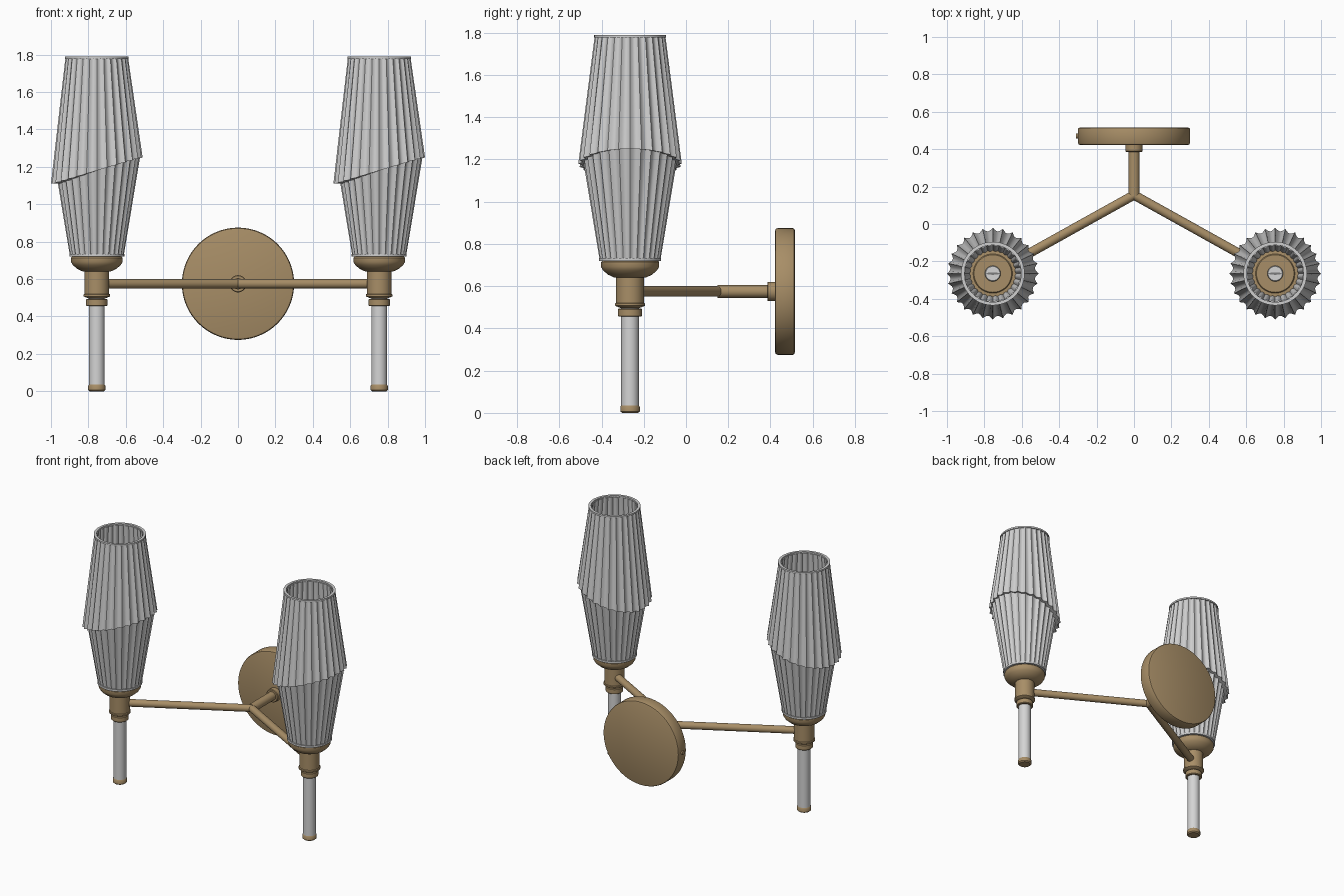
import bpy, bmesh, math
from mathutils import Vector

cube = bpy.data.objects.get("Cube")
if cube:
    bpy.data.objects.remove(cube, do_unlink=True)


def material(name, rgb):
    m = bpy.data.materials.new(name)
    m.use_nodes = True
    m.diffuse_color = (*rgb, 1)
    m.node_tree.nodes["Principled BSDF"].inputs["Base Color"].default_value = (*rgb, 1)
    return m


BRASS = material("brushed brass", (0.39, 0.27, 0.135))
GLASS = material("pale glass", (0.62, 0.62, 0.62))
WHITE = material("white rod", (0.66, 0.66, 0.66))
SLOT = material("dark slot", (0.2, 0.2, 0.2))


def surface(name, rings, mat, loop=False):
    """Skin a list of closed rings of points; cap the ends unless looped."""
    bm = bmesh.new()
    rows = [[bm.verts.new(p) for p in ring] for ring in rings]
    n = len(rows[0])
    pairs = list(zip(rows, rows[1:]))
    if loop:
        pairs.append((rows[-1], rows[0]))
    else:
        bm.faces.new(rows[0])
        bm.faces.new(rows[-1])
    for a, b in pairs:
        for i in range(n):
            j = (i + 1) % n
            bm.faces.new((a[i], a[j], b[j], b[i]))
    bmesh.ops.recalc_face_normals(bm, faces=bm.faces)
    mesh = bpy.data.meshes.new(name)
    bm.to_mesh(mesh)
    bm.free()
    mesh.materials.append(mat)
    ob = bpy.data.objects.new(name, mesh)
    bpy.context.collection.objects.link(ob)
    bpy.ops.object.select_all(action='DESELECT')
    ob.select_set(True)
    bpy.context.view_layer.objects.active = ob
    bpy.ops.object.shade_smooth_by_angle(angle=math.radians(32))
    return ob


def lathe(name, profile, mat, base=(0, 0, 0), axis=(0, 0, 1), n=48, loop=False):
    """Turn (radius, distance) pairs around an axis."""
    turn = Vector((0, 0, 1)).rotation_difference(Vector(axis))
    angles = [math.tau * i / n for i in range(n)]
    rings = [[Vector(base) + turn @ Vector((r * math.cos(a), r * math.sin(a), z))
              for a in angles] for r, z in profile]
    return surface(name, rings, mat, loop)


def rod(name, start, end, radius, mat=BRASS):
    d = Vector(end) - Vector(start)
    return lathe(name, [(radius, 0), (radius, d.length)], mat, start, d.normalized(), 32)


PLEATS, STEPS = 28, 6


def pleated_shade(name, x, y):
    """Fluted two-tier shade whose upper skirt ends on a slanted edge."""
    def ring(radius, height, depth):
        pts = []
        for i in range(PLEATS * STEPS):
            a = math.tau * i / (PLEATS * STEPS)
            z = height + (0.07 * math.cos(a) if height == SKIRT else 0)
            r = radius(z) - depth * abs(math.sin(PLEATS * a / 2))
            pts.append((x + r * math.cos(a), y + r * math.sin(a), z))
        return pts

    SKIRT = 1.18
    lower = lambda z: 0.145 + 0.165 * (z - 0.73)
    rings = [ring(lambda z: 0.168, 1.78, 0.007),
             ring(lambda z: 0.245, SKIRT, 0.018),
             ring(lower, SKIRT, 0.014),
             ring(lower, 0.73, 0.007),
             ring(lambda z: 0.125, 0.73, 0.006),
             ring(lambda z: lower(z) - 0.018, SKIRT, 0.014),
             ring(lambda z: 0.152, 1.78, 0.006)]
    surface(name, rings, GLASS, loop=True)


ARM_Z = 0.575
for side, x in (("right", -0.755), ("left", 0.755)):
    y = -0.265
    base = (x, y, 0)
    # fluted shade with plain rims
    pleated_shade(side + "_shade", x, y)
    for part, r, w, z, h in (("top", 0.17, 0.018, 1.778, 0.012),
                             ("bottom", 0.147, 0.024, 0.72, 0.014)):
        lathe(f"{side}_shade_{part}_rim",
              [(r - w, z), (r, z), (r, z + h), (r - w, z + h)], GLASS, base, loop=True)
    # holder: turned neck opening into a cup
    lathe(side + "_cup", [(0.04, 0.495), (0.066, 0.505), (0.071, 0.508), (0.071, 0.518),
                          (0.066, 0.521), (0.066, 0.64), (0.078, 0.642), (0.105, 0.655),
                          (0.128, 0.675), (0.138, 0.692), (0.138, 0.714), (0.132, 0.72),
                          (0.105, 0.722), (0.1, 0.728)], BRASS, base)
    # slotted fitting inside the shade
    lathe(side + "_fitting", [(0.042, 0.72), (0.042, 0.738), (0.038, 0.742)], WHITE, base)
    slot = lathe(side + "_fitting_slot", [(0.036, 0.742), (0.036, 0.745)], SLOT, base, n=24)
    for v in slot.data.vertices:
        v.co.y = y + (v.co.y - y) * 0.18
    # hanging rod with collar and end cap
    lathe(side + "_rod", [(0.042, 0.02), (0.042, 0.5)], WHITE, base)
    lathe(side + "_rod_collar", [(0.053, 0.456), (0.057, 0.46), (0.057, 0.49),
                                 (0.053, 0.494)], BRASS, base)
    lathe(side + "_rod_cap", [(0.038, 0), (0.046, 0.007), (0.046, 0.029),
                              (0.042, 0.036)], BRASS, base)
    # arm
    rod(side + "_arm", (0, 0.155, ARM_Z), (x, y, ARM_Z), 0.025)

# stem and wall plate
rod("stem", (0, 0.15, ARM_Z), (0, 0.43, ARM_Z), 0.03)
lathe("stem_collar", [(0.042, 0.385), (0.046, 0.389), (0.046, 0.43)], BRASS,
      (0, 0, ARM_Z), (0, 1, 0))
lathe("wall_plate", [(0.288, 0.422), (0.296, 0.425), (0.3, 0.434), (0.3, 0.505),
                     (0.297, 0.512), (0.29, 0.515)], BRASS, (0, 0, ARM_Z), (0, 1, 0), n=96)
rod("plate_screw", (-0.29, 0.47, ARM_Z), (-0.309, 0.47, ARM_Z), 0.014)
